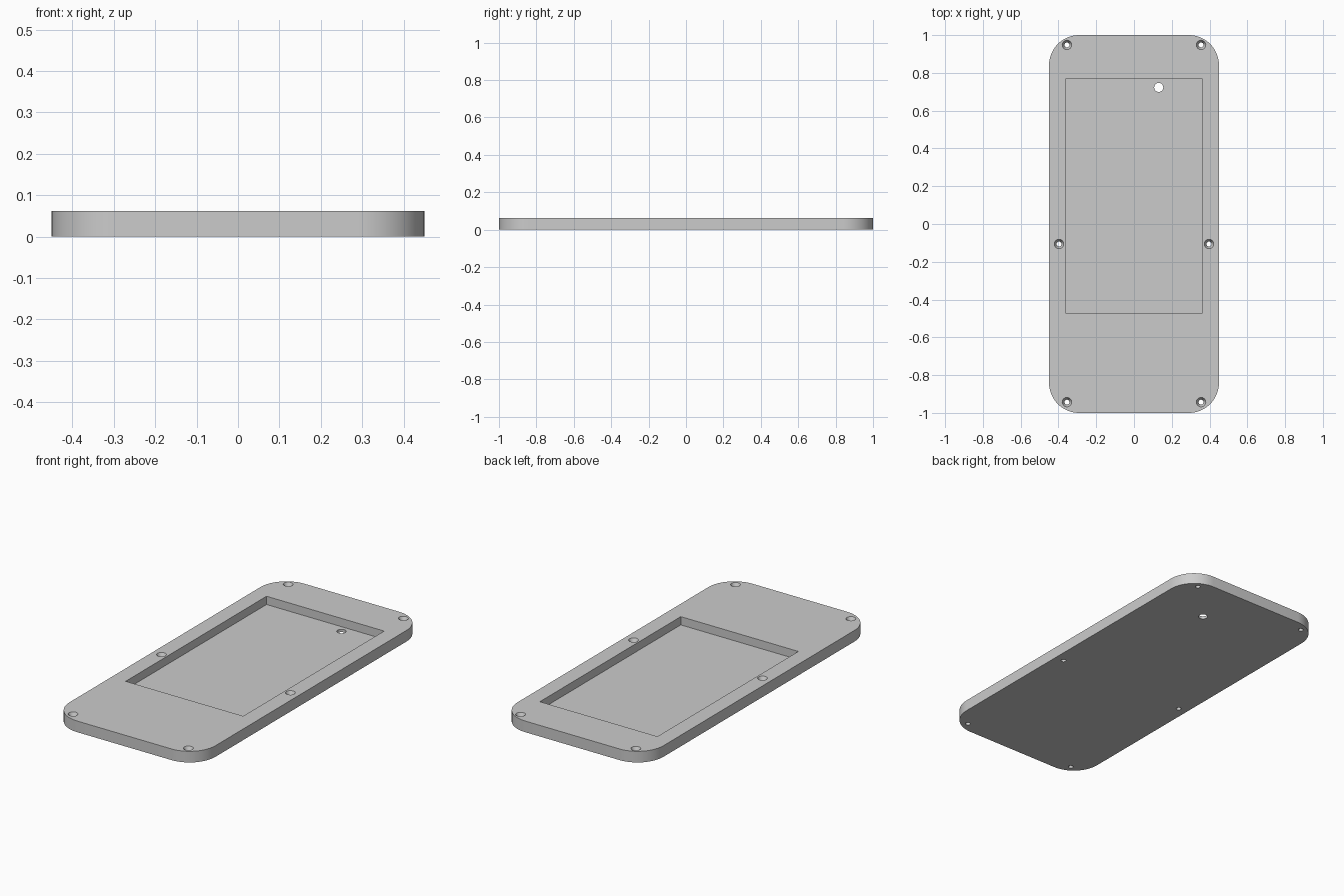
import bpy, bmesh, math
from mathutils import Vector

old = bpy.data.objects.get("Cube")
if old:
    bpy.data.objects.remove(old, do_unlink=True)

HALF_W, HALF_L, THICK, CORNER = 0.45, 1.0, 0.062, 0.16
FLOOR = 0.016

grey = bpy.data.materials.new("plain grey")
grey.use_nodes = True
grey.diffuse_color = (0.6, 0.6, 0.6, 1)
grey.node_tree.nodes["Principled BSDF"].inputs["Base Color"].default_value = grey.diffuse_color


def loft(name, rings):
    """Closed solid through a stack of equal-length point rings."""
    bm = bmesh.new()
    loops = [[bm.verts.new(p) for p in ring] for ring in rings]
    n = len(loops[0])
    for low, high in zip(loops, loops[1:]):
        for i in range(n):
            j = (i + 1) % n
            bm.faces.new((low[i], low[j], high[j], high[i]))
    bm.faces.new(loops[0][::-1])
    bm.faces.new(loops[-1])
    bmesh.ops.recalc_face_normals(bm, faces=bm.faces)
    mesh = bpy.data.meshes.new(name)
    bm.to_mesh(mesh)
    bm.free()
    mesh.materials.append(grey)
    obj = bpy.data.objects.new(name, mesh)
    bpy.context.collection.objects.link(obj)
    return obj


def circle(x, y, z, r, n=32):
    return [Vector((x + r * math.cos(2 * math.pi * i / n),
                    y + r * math.sin(2 * math.pi * i / n), z)) for i in range(n)]


def rounded_rect(z, steps=16):
    pts = []
    for quarter, (sx, sy) in enumerate([(1, 1), (-1, 1), (-1, -1), (1, -1)]):
        for i in range(steps + 1):
            a = math.pi / 2 * (quarter + i / steps)
            pts.append(Vector((sx * (HALF_W - CORNER) + CORNER * math.cos(a),
                               sy * (HALF_L - CORNER) + CORNER * math.sin(a), z)))
    return pts


def rect(x0, x1, y0, y1, z):
    return [Vector(p) for p in ((x0, y0, z), (x1, y0, z), (x1, y1, z), (x0, y1, z))]


def cut(target, cutter):
    """Subtract the cutter, apply the result and discard the cutter."""
    cutter.hide_render = True
    mod = target.modifiers.new("cut", 'BOOLEAN')
    mod.operation, mod.solver, mod.object = 'DIFFERENCE', 'EXACT', cutter
    bpy.context.view_layer.objects.active = target
    bpy.ops.object.modifier_apply(modifier=mod.name)
    bpy.data.objects.remove(cutter, do_unlink=True)


# Rounded plate
plate = loft("cover_plate", [rounded_rect(0), rounded_rect(THICK)])

# Rectangular recess
cut(plate, loft("recess_cutter", [rect(-0.362, 0.362, -0.471, 0.768, z)
                                  for z in (FLOOR, 0.1)]))

# Cable hole through the recess floor
cut(plate, loft("cable_hole_cutter", [circle(0.131, 0.723, z, 0.024) for z in (-0.02, 0.04)]))

# Countersunk screw holes, mirrored left and right
for x, y in ((0.355, 0.948), (0.397, -0.106), (0.355, -0.943)):
    for side in (-1, 1):
        profile = ((-0.02, 0.013), (THICK - 0.025, 0.013), (THICK, 0.025), (0.08, 0.025))
        cut(plate, loft("screw_hole_cutter", [circle(side * x, y, z, r) for z, r in profile]))

# Smooth the curved walls, keep the edges crisp
bpy.ops.object.select_all(action='DESELECT')
plate.select_set(True)
bpy.context.view_layer.objects.active = plate
bpy.ops.object.shade_smooth_by_angle(angle=math.radians(25))
